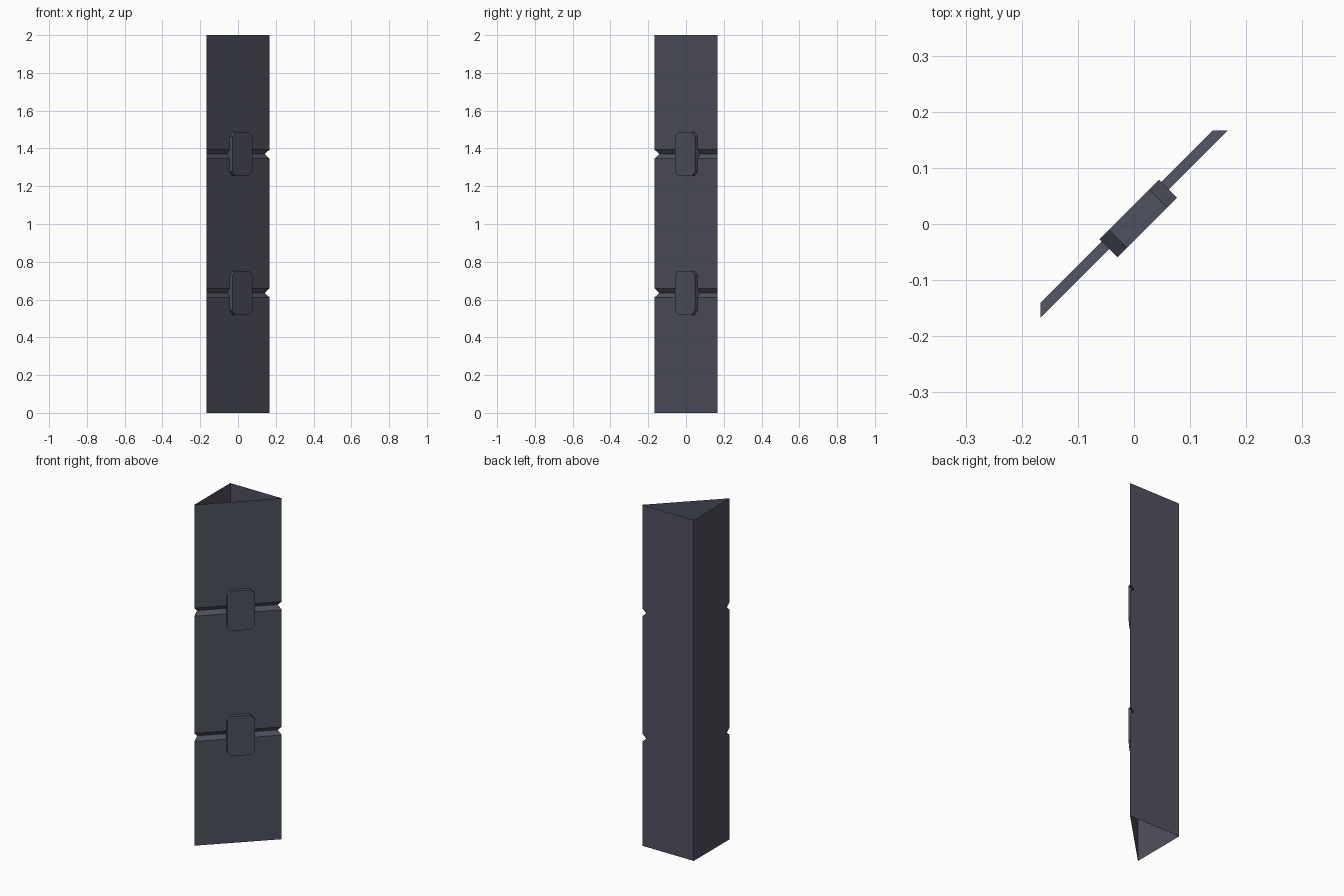
import bpy, bmesh, math

if "Cube" in bpy.data.objects:
    bpy.data.objects.remove(bpy.data.objects["Cube"])

H = 0.167            # half width of the corner cover
GROOVES = (0.635, 1.37)
R2 = math.sqrt(2)

mat = bpy.data.materials.new("dark slate grey")
mat.diffuse_color = (0.078, 0.082, 0.112, 1)
mat.use_nodes = True
mat.node_tree.nodes["Principled BSDF"].inputs["Base Color"].default_value = mat.diffuse_color


def finish(name, bm):
    mesh = bpy.data.meshes.new(name)
    bm.to_mesh(mesh)
    bm.free()
    mesh.materials.append(mat)
    obj = bpy.data.objects.new(name, mesh)
    bpy.context.collection.objects.link(obj)
    return obj


# Triangular corner cover, open at both ends, V grooves across the diagonal face
bm = bmesh.new()
levels = [(0, 0)]
for g in GROOVES:
    levels += [(g - 0.024, 0), (g, 0.026), (g + 0.024, 0)]
levels.append((2, 0))
rings = []
for z, d in levels:
    pts = [(-H, -H + d), (H - d, H), (-H, H)]
    rings.append([bm.verts.new((x, y, z)) for x, y in pts])
for a, b in zip(rings, rings[1:]):
    for i in range(3):
        j = (i + 1) % 3
        bm.faces.new((a[i], a[j], b[j], b[i]))
finish("corner_cover", bm)


# Clips with chamfered corners bridging each groove
def clip(name, zc):
    bm = bmesh.new()
    w, h, c, uc = 0.075, 0.117, 0.024, 0.012
    outline = [(w, 0), (w, h - c), (w - c, h), (c - w, h), (-w, h - c),
               (-w, 0), (-w, c - h), (c - w, -h), (w - c, -h), (w, c - h)]
    sides = []
    for n in (-0.024, 0.021):
        sides.append([bm.verts.new(((uc + u + n) / R2, (uc + u - n) / R2, zc + z))
                      for u, z in outline])
    for s in sides:              # upper and lower half meet in a seam
        bm.faces.new(s[0:6])
        bm.faces.new(s[5:] + s[:1])
    a, b = sides
    for i in range(10):
        j = (i + 1) % 10
        bm.faces.new((a[i], a[j], b[j], b[i]))
    bmesh.ops.recalc_face_normals(bm, faces=bm.faces)
    finish(name, bm)


for name, z in zip(("lower_clip", "upper_clip"), GROOVES):
    clip(name, z)
